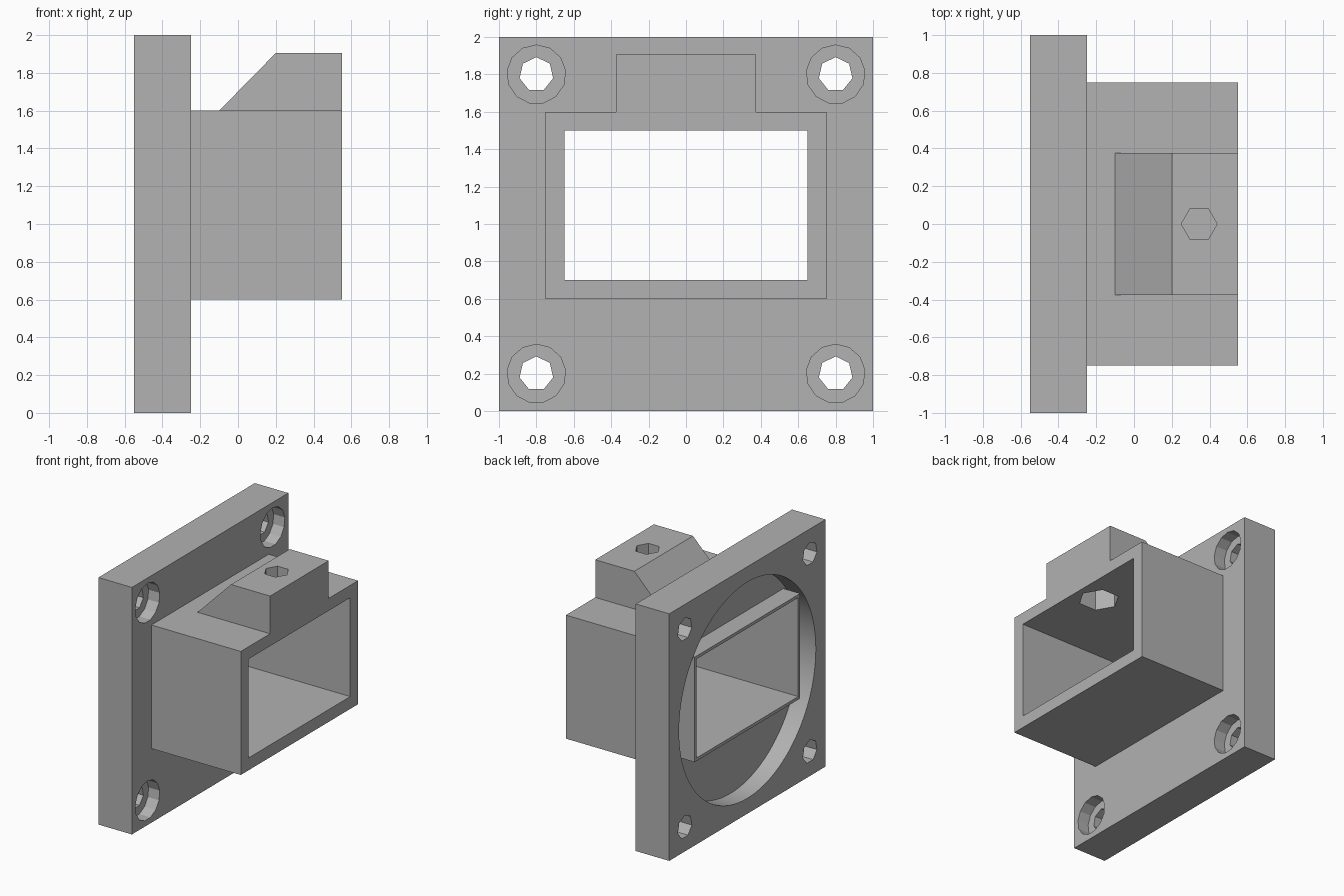
import bpy, bmesh
from math import sin, cos, tau
from mathutils import Vector

if "Cube" in bpy.data.objects:
    bpy.data.objects.remove(bpy.data.objects["Cube"], do_unlink=True)

grey = bpy.data.materials.new("plain grey")
grey.use_nodes = True
grey.diffuse_color = (0.445, 0.445, 0.445, 1)
grey.node_tree.nodes["Principled BSDF"].inputs["Base Color"].default_value = grey.diffuse_color


def prism(name, outline, offset):
    """Extrude a closed outline of 3D points along an offset."""
    bm = bmesh.new()
    face = bm.faces.new([bm.verts.new(p) for p in outline])
    new = bmesh.ops.extrude_face_region(bm, geom=[face])["geom"]
    bmesh.ops.translate(bm, vec=Vector(offset),
                        verts=[v for v in new if isinstance(v, bmesh.types.BMVert)])
    bmesh.ops.recalc_face_normals(bm, faces=bm.faces)
    mesh = bpy.data.meshes.new(name)
    bm.to_mesh(mesh)
    bm.free()
    mesh.materials.append(grey)
    obj = bpy.data.objects.new(name, mesh)
    bpy.context.collection.objects.link(obj)
    return obj


def box(name, x0, x1, half_y, z0, z1):
    outline = [(x0, -half_y, z0), (x0, half_y, z0), (x0, half_y, z1), (x0, -half_y, z1)]
    return prism(name, outline, (x1 - x0, 0, 0))


def bore_x(x0, x1, y, z, radius, sides):
    """Polygonal bore along x with one corner pointing up."""
    angles = [tau * i / sides for i in range(sides)]
    return prism("cutter", [(x0, y + radius * sin(a), z + radius * cos(a)) for a in angles],
                 (x1 - x0, 0, 0))


def hex_z(z0, z1, radius):
    """Hexagonal bore down through the nut block."""
    angles = [tau * i / 6 for i in range(6)]
    return prism("cutter", [(0.345 + radius * cos(a), radius * sin(a), z0) for a in angles],
                 (0, 0, z1 - z0))


def cut(target, *cutters):
    bpy.context.view_layer.objects.active = target
    for cutter in cutters:
        mod = target.modifiers.new("cut", "BOOLEAN")
        mod.operation = "DIFFERENCE"
        mod.solver = "EXACT"
        mod.object = cutter
        bpy.ops.object.modifier_apply(modifier=mod.name)
        bpy.data.objects.remove(cutter, do_unlink=True)


def opening():
    return box("cutter", -0.7, 0.7, 0.65, 0.7, 1.5)


# Square flange with a round recess behind and a rectangular opening
flange = box("flange", -0.55, -0.25, 1, 0, 2)
cut(flange, bore_x(-0.7, -0.4, 0, 1, 0.875, 96), opening())

# Counterbored screw holes in the corners
for y in (-0.8, 0.8):
    for z in (0.2, 1.8):
        cut(flange, bore_x(-0.7, 0, y, z, 0.092, 7),
            bore_x(-0.35, 0, y, z, 0.157, 13))

# Thin lip around the opening inside the recess
lip = box("recess_lip", -0.55, -0.4, 0.675, 0.675, 1.525)
cut(lip, opening())

# Rectangular sleeve
sleeve = box("sleeve", -0.25, 0.55, 0.75, 0.6, 1.6)
cut(sleeve, opening(), hex_z(1.4, 1.7, 0.155))

# Sloped block for the clamp screw, with a nut pocket below
profile = [(-0.1, 1.6), (0.55, 1.6), (0.55, 1.905), (0.2, 1.905)]
block = prism("screw_block", [(x, -0.375, z) for x, z in profile], (0, 0.75, 0))
cut(block, hex_z(1.5, 2, 0.095), hex_z(1.5, 1.7, 0.155))

# Soft shading on the round recess, crisp edges elsewhere
bpy.ops.object.select_all(action="DESELECT")
flange.select_set(True)
bpy.context.view_layer.objects.active = flange
bpy.ops.object.shade_smooth_by_angle(angle=0.2)
